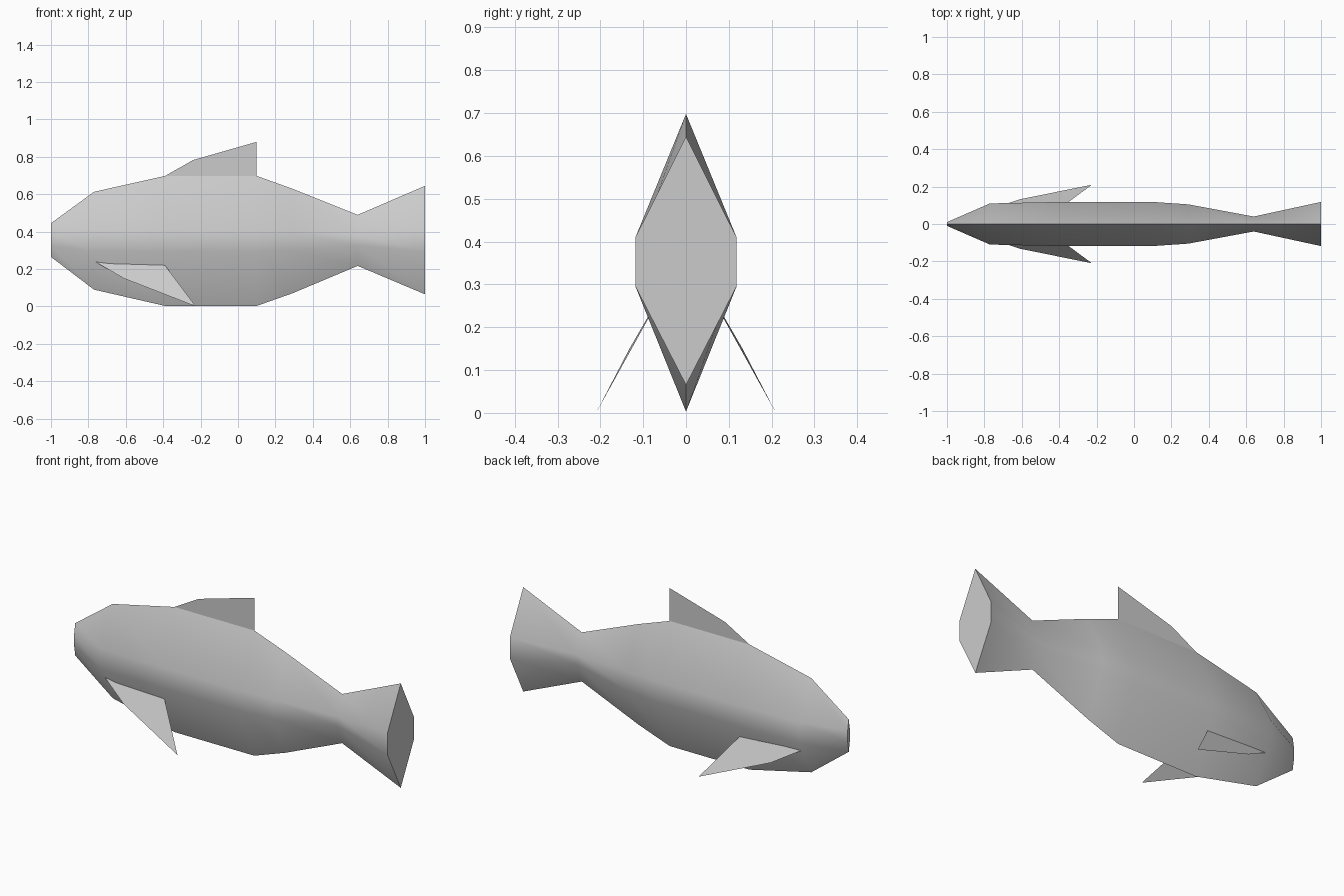
import bpy, bmesh

if "Cube" in bpy.data.objects:
    bpy.data.objects.remove(bpy.data.objects["Cube"])

# Body stations: x, bottom z, lower side z, upper side z, top z, half width
STATIONS = [
    (-1.00, 0.265, 0.325, 0.385, 0.445, 0.010),
    (-0.77, 0.090, 0.295, 0.410, 0.613, 0.110),
    (-0.39, 0.003, 0.295, 0.410, 0.698, 0.118),
    (0.10, 0.003, 0.295, 0.410, 0.698, 0.118),
    (0.29, 0.070, 0.300, 0.405, 0.630, 0.105),
    (0.64, 0.217, 0.325, 0.380, 0.490, 0.040),
    (1.00, 0.065, 0.295, 0.410, 0.645, 0.118),
]


def finish(name, bm):
    mesh = bpy.data.meshes.new(name)
    bm.to_mesh(mesh)
    bm.free()
    obj = bpy.data.objects.new(name, mesh)
    bpy.context.collection.objects.link(obj)
    return obj


def sheet(name, points):
    bm = bmesh.new()
    bm.faces.new([bm.verts.new(p) for p in points])
    return finish(name, bm)


# Body and tail: hexagonal rings lofted from nose to tail
bm = bmesh.new()
rings = []
for x, z0, z1, z2, z3, w in STATIONS:
    section = [(0, z0), (w, z1), (w, z2), (0, z3), (-w, z2), (-w, z1)]
    rings.append([bm.verts.new((x, y, z)) for y, z in section])
for a, b in zip(rings, rings[1:]):
    for i in range(6):
        j = (i + 1) % 6
        bm.faces.new((a[i], b[i], b[j], a[j]))
bm.faces.new(rings[0])
bm.faces.new(rings[-1])
bmesh.ops.recalc_face_normals(bm, faces=bm.faces)
for f in bm.faces:
    f.smooth = True
# Crisp back, belly and end rims, plus the crease behind the gills
for e in bm.edges:
    if len(e.link_faces) == 2 and e.calc_face_angle() > 0.7:
        e.smooth = False
for i in (2, 4):
    bm.edges.get((rings[1][i], rings[2][i])).smooth = False
finish("body", bm)

# Dorsal fin: flat sheet on the centre line
sheet("dorsal_fin", [(-0.39, 0, 0.698), (0.10, 0, 0.698),
                     (0.10, 0, 0.88), (-0.24, 0, 0.783)])

# Pectoral fins: mirrored sheets angled down and out
for name, s in (("left_pectoral_fin", -1), ("right_pectoral_fin", 1)):
    sheet(name, [(-0.77, s * 0.078, 0.243), (-0.61, s * 0.132, 0.15),
                 (-0.225, s * 0.21, 0.0), (-0.39, s * 0.088, 0.22)])
